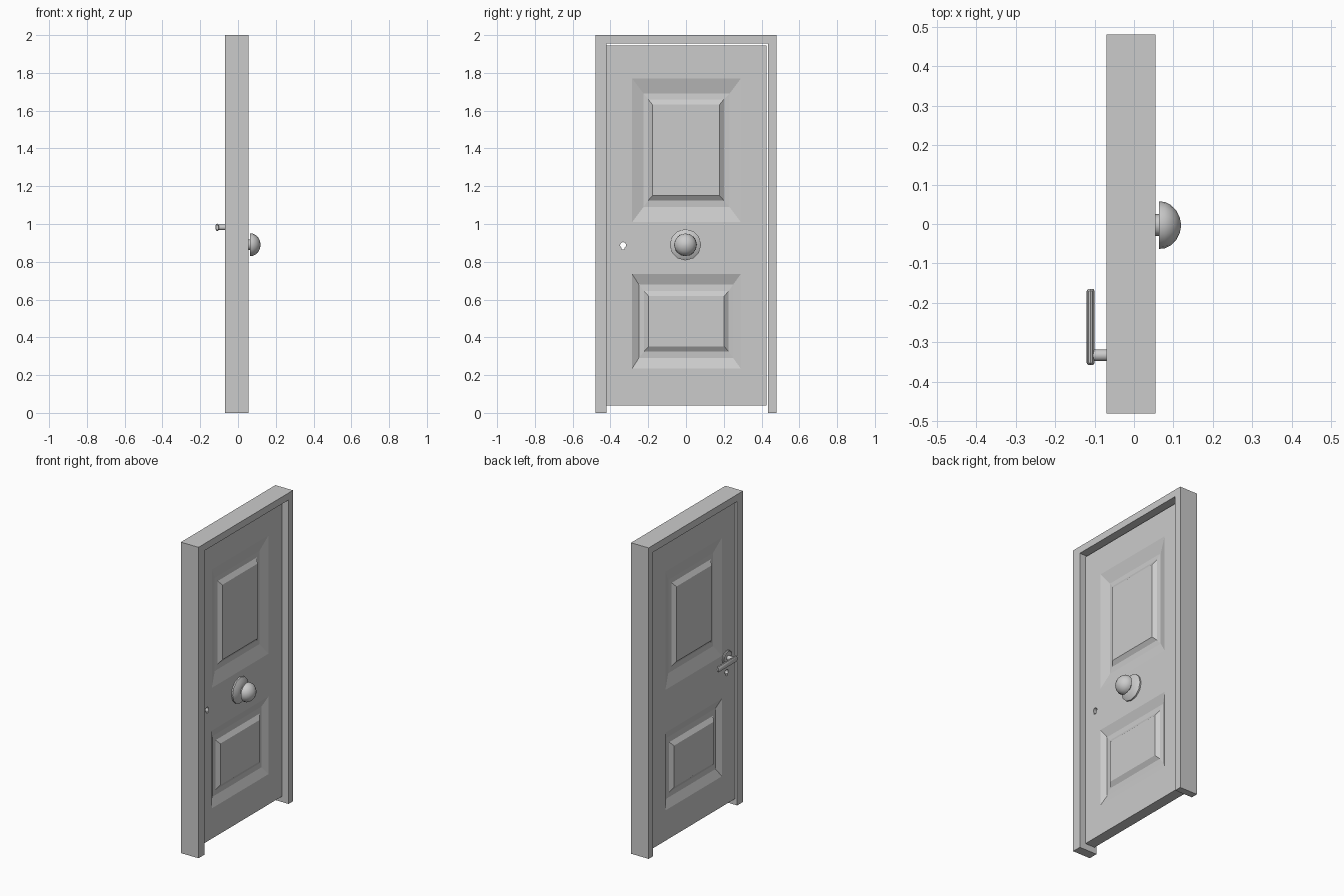
import bpy, bmesh
from math import cos, sin, pi, radians
from mathutils import Vector

if "Cube" in bpy.data.objects:
    bpy.data.objects.remove(bpy.data.objects["Cube"])


def finish(name, bm, smooth=None):
    bmesh.ops.recalc_face_normals(bm, faces=bm.faces)
    me = bpy.data.meshes.new(name)
    bm.to_mesh(me)
    bm.free()
    ob = bpy.data.objects.new(name, me)
    bpy.context.collection.objects.link(ob)
    bpy.ops.object.select_all(action='DESELECT')
    ob.select_set(True)
    bpy.context.view_layer.objects.active = ob
    if smooth:
        bpy.ops.object.shade_smooth_by_angle(angle=radians(smooth))
    return ob


def loft(name, rings, smooth=None):
    """Skin equal-length rings of points and cap both ends."""
    bm = bmesh.new()
    vs = [[bm.verts.new(p) for p in r] for r in rings]
    n = len(vs[0])
    for a, b in zip(vs, vs[1:]):
        for i in range(n):
            j = (i + 1) % n
            bm.faces.new((a[i], a[j], b[j], b[i]))
    bm.faces.new(vs[0])
    bm.faces.new(vs[-1])
    return finish(name, bm, smooth)


def rect(r, x):
    y0, y1, z0, z1 = r
    return [(x, y0, z0), (x, y1, z0), (x, y1, z1), (x, y0, z1)]


def turned(name, profile, y, z, n=12, smooth=35):
    """Round part along x from (x, radius) points."""
    return loft(name, [[(x, y + r * cos(2 * pi * i / n), z + r * sin(2 * pi * i / n))
                        for i in range(n)] for x, r in profile], smooth)


def cut(target, cutter):
    cutter.hide_render = True
    m = target.modifiers.new("cut", 'BOOLEAN')
    m.operation, m.object, m.solver = 'DIFFERENCE', cutter, 'EXACT'
    bpy.context.view_layer.objects.active = target
    bpy.ops.object.modifier_apply(modifier=m.name)
    bpy.data.objects.remove(cutter)


# Door frame: upside-down U extruded through the wall thickness
U = [(-.48, 0), (-.42, 0), (-.42, 1.955), (.435, 1.955), (.435, 0), (.48, 0), (.48, 2), (-.48, 2)]
loft("door_frame", [[(x, y, z) for y, z in U] for x in (-.07, .055)])

# Door leaf
FRONT, BACK = .013, -.056
door = loft("door_leaf", [rect((-.42, .427, .04, 1.945), x) for x in (BACK, FRONT)])

# Sunken surrounds with raised panels, on both faces
panels = {
    "upper": [(-.285, .29, 1.01, 1.77), (-.225, .23, 1.09, 1.69),
              (-.2, .2, 1.125, 1.66), (-.178, .178, 1.15, 1.632)],
    "lower": [(-.285, .29, .235, .735), (-.25, .25, .29, .68),
              (-.222, .226, .325, .645), (-.198, .202, .352, .618)],
}
for label, (outer, mid, base, top) in panels.items():
    for side, face, s in (("outside", FRONT, 1), ("inside", BACK, -1)):
        cut(door, loft("cutter", [rect(mid, face - .021 * s), rect(outer, face),
                                  rect(outer, face + .02 * s)]))
        loft(f"{label}_panel_{side}", [rect(mid, face - .0208 * s), rect(base, face - .018 * s),
                                       rect(top, face)])

# Keyhole right through the leaf
KEY = -.333
hole = [(.016 * sin(a), .016 * cos(a)) for a in [radians(-150 + 30 * i) for i in range(11)]]
hole += [(.008, -.024), (-.008, -.024)]
cut(door, loft("cutter", [[(x, KEY + y, .888 + z) for y, z in hole] for x in (-.1, .05)]))

# Centre pull knob: rosette, neck and domed head
turned("knob_rosette", [(FRONT - .002, .083), (.022, .083), (.036, .06), (.04, .03)], -.003, .89)
turned("knob_neck", [(.035, .028), (.068, .028)], -.003, .89)
turned("knob_head", [(.063, .03), (.064, .06), (.078, .059), (.094, .051), (.107, .038),
                     (.116, .02), (.119, .005)], -.003, .89, 16)

# Lever handle on the inside: rosette, spindle and flattened bar
turned("lever_rosette", [(BACK + .002, .045), (-.062, .045), (-.066, .04)], KEY, .982)
turned("lever_spindle", [(-.06, .015), (-.104, .015)], KEY, .982)
bar = [(-.357, .7), (-.352, 1), (-.17, 1), (-.165, .7)]
loft("lever_bar", [[(-.11 + .01 * k * cos(2 * pi * i / 12), y, .982 + .02 * k * sin(2 * pi * i / 12))
                    for i in range(12)] for y, k in bar], 35)
